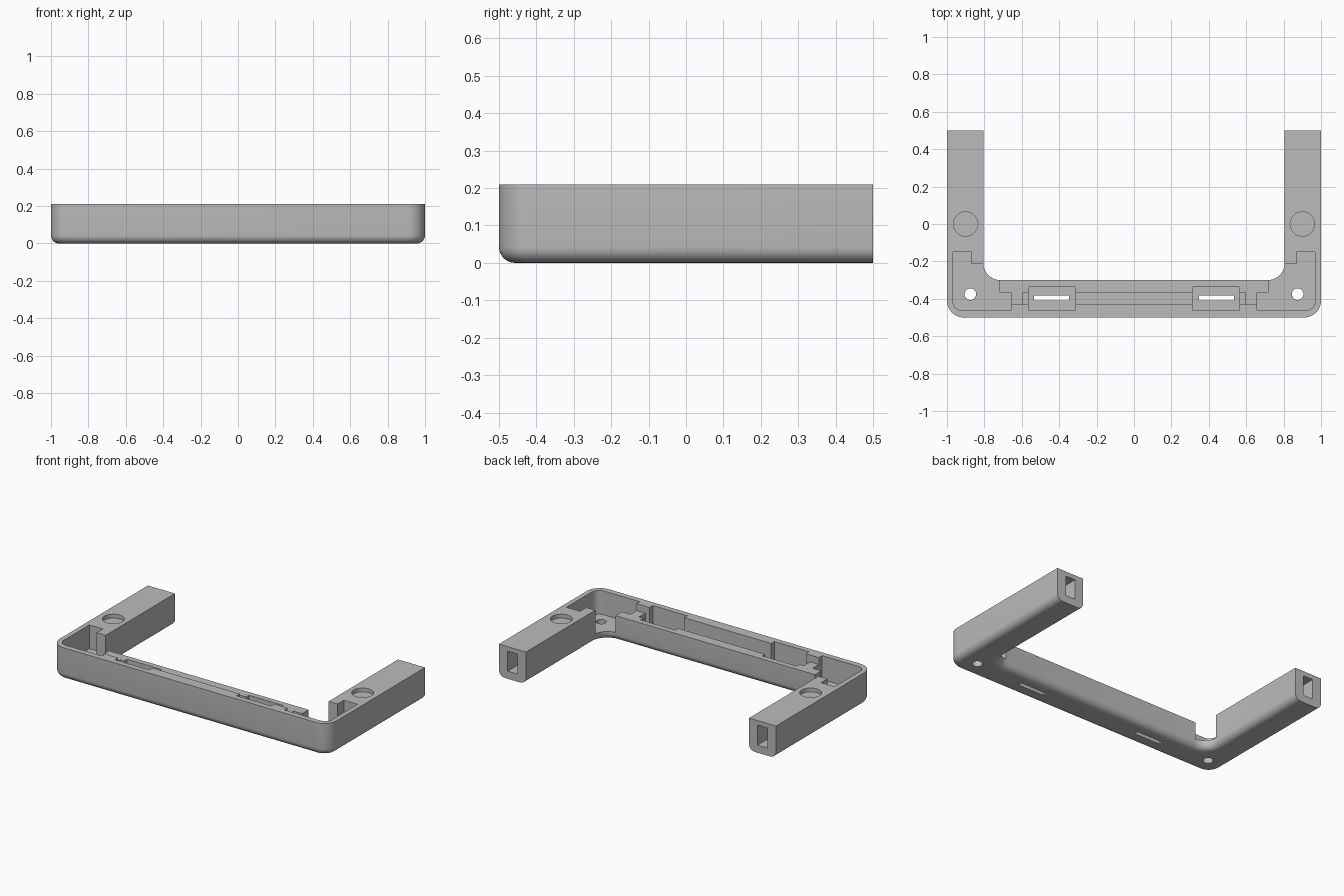
import bpy, bmesh
from math import cos, sin, radians

if "Cube" in bpy.data.objects:
    bpy.data.objects.remove(bpy.data.objects["Cube"])

HEIGHT, WALL_X, WALL_Y = 0.21, 0.968, -0.463

grey = bpy.data.materials.new("plain grey")
grey.use_nodes = True
grey.diffuse_color = (0.5, 0.5, 0.5, 1)
grey.node_tree.nodes["Principled BSDF"].inputs["Base Color"].default_value = (0.5, 0.5, 0.5, 1)


def arc(cx, cy, r, a0, a1, n=10):
    angles = [radians(a0 + (a1 - a0) * i / n) for i in range(n + 1)]
    return [(cx + r * cos(a), cy + r * sin(a)) for a in angles]


def rect(x0, x1, y0, y1):
    return [(x0, y0), (x1, y0), (x1, y1), (x0, y1)]


def flip(outline):
    return [(-x, y) for x, y in reversed(outline)]


def prism(name, outline, z0, z1, fillet=0.0):
    """Extrude an outline upward, optionally rounding its bottom rim except at the arm tips."""
    bm = bmesh.new()
    base = bm.faces.new([bm.verts.new((x, y, z0)) for x, y in outline])
    top = bmesh.ops.extrude_face_region(bm, geom=[base])["geom"]
    for v in top:
        if isinstance(v, bmesh.types.BMVert):
            v.co.z = z1
    bmesh.ops.recalc_face_normals(bm, faces=bm.faces)
    if fillet:
        rim = [e for e in bm.edges
               if all(v.co.z < z0 + 0.001 for v in e.verts)
               and not all(v.co.y > 0.499 for v in e.verts)]
        bmesh.ops.bevel(bm, geom=rim, offset=fillet, segments=6, profile=0.5, affect='EDGES')
    mesh = bpy.data.meshes.new(name)
    bm.to_mesh(mesh)
    bm.free()
    mesh.materials.append(grey)
    obj = bpy.data.objects.new(name, mesh)
    bpy.context.collection.objects.link(obj)
    return obj


# U-shaped body with rounded corners and underside
half = (arc(0.91, -0.41, 0.09, -90, 0) + [(1, 0.5), (0.805, 0.5)]
        + arc(0.715, -0.21, 0.09, 0, -90))
body = prism("frame_body", half + flip(half), 0, HEIGHT, fillet=0.043)

# Lowered rear lip and central wire channel
cutters = [
    prism("lip_cutter", rect(-0.72, 0.72, -0.43, -0.25), 0.165, 0.3),
    prism("channel_cutter", rect(-0.595, 0.595, -0.43, -0.366), 0.1, 0.3),
]

# Features repeated on both sides
pocket = ([(0.658, WALL_Y)] + arc(WALL_X - 0.05, WALL_Y + 0.05, 0.05, -90, 0, 6)
          + [(WALL_X, -0.15), (0.87, -0.15), (0.87, -0.215), (0.72, -0.215),
             (0.72, -0.366), (0.658, -0.366)])
features = [
    ("corner_pocket", pocket, 0.055, 0.3),
    ("screw_hole", arc(0.875, -0.375, 0.031, 0, 345, 23), -0.1, 0.1),
    ("switch_recess", rect(0.314, 0.564, WALL_Y, -0.337), 0.065, 0.3),
    ("switch_slot", rect(0.348, 0.535, -0.409, -0.382), -0.1, 0.1),
    ("round_recess", arc(0.9, 0, 0.065, 0, 350, 35), 0.185, 0.3),
    ("tip_socket", rect(0.867, 0.937, 0.2, 0.6), 0.05, 0.18),
]
for name, outline, z0, z1 in features:
    cutters.append(prism(name + "_left", outline, z0, z1))
    cutters.append(prism(name + "_right", flip(outline), z0, z1))

# Cut the features and remove the cutters
bpy.ops.object.select_all(action='DESELECT')
bpy.context.view_layer.objects.active = body
body.select_set(True)
for cutter in cutters:
    cutter.hide_render = True
    mod = body.modifiers.new(cutter.name, 'BOOLEAN')
    mod.operation = 'DIFFERENCE'
    mod.solver = 'EXACT'
    mod.object = cutter
    bpy.ops.object.modifier_apply(modifier=mod.name)
    bpy.data.objects.remove(cutter)

bpy.ops.object.shade_smooth_by_angle(angle=radians(30))
